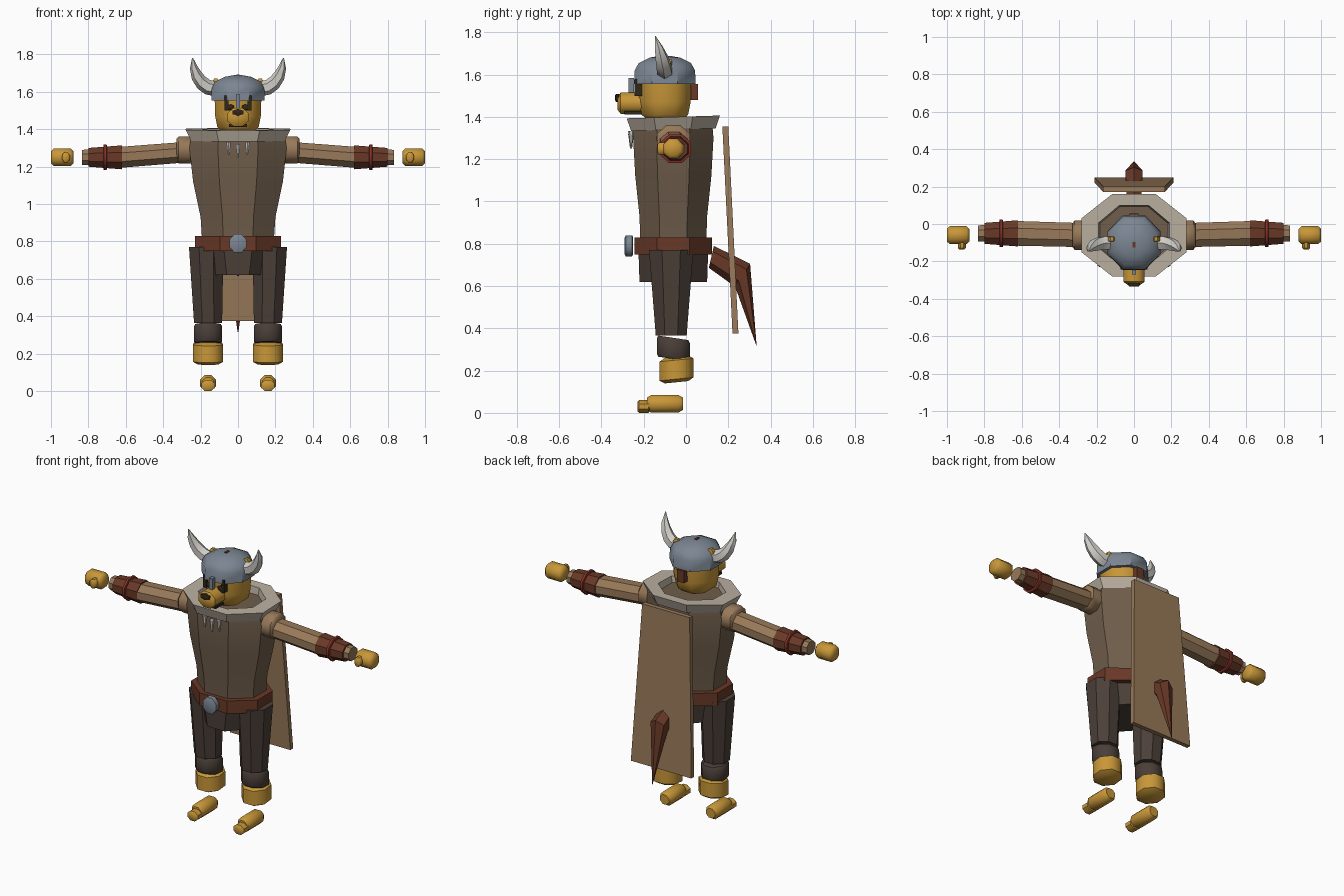
import bpy, bmesh
from math import cos, sin, tan, pi, radians
from mathutils import Matrix, Vector

default_cube = bpy.data.objects.get("Cube")
if default_cube:
    bpy.data.objects.remove(default_cube, do_unlink=True)


def material(name, red, green, blue):
    mat = bpy.data.materials.new(name)
    mat.use_nodes = True
    mat.diffuse_color = (red, green, blue, 1)
    mat.node_tree.nodes["Principled BSDF"].inputs["Base Color"].default_value = mat.diffuse_color
    return mat


FUR = material("golden fur", .58, .31, .04)
TUNIC = material("brown tunic", .16, .11, .07)
PELT = material("pale pelt", .5, .44, .36)
CLOTH = material("tan cloth", .31, .19, .1)
LEATHER = material("red brown leather", .14, .04, .02)
TROUSER = material("dark trousers", .07, .05, .04)
STEEL = material("blue grey steel", .2, .24, .29)
HORN = material("ivory horn", .64, .62, .58)
CORD = material("red cord", .23, .03, .02)
DARK = material("near black", .03, .02, .01)


def add_object(name, mesh):
    obj = bpy.data.objects.new(name, mesh)
    bpy.context.collection.objects.link(obj)
    return obj


def loft(name, mat, stations, axis="z", sides=8, lean=0, caps=True, smooth=35):
    """Skin rings given as (centre, half width, half height, optional lean)."""
    bm = bmesh.new()
    rings = []
    for centre, width, height, *own_lean in stations:
        slope = own_lean[0] if own_lean else lean
        ring = []
        for i in range(sides):
            angle = pi * (2 * i + 1) / sides
            u = width * cos(angle) / cos(pi / sides)
            v = height * sin(angle) / cos(pi / sides)
            offset = {"x": (slope * v, u, v), "y": (u, slope * v, v), "z": (u, v, slope * v)}[axis]
            ring.append(bm.verts.new(Vector(centre) + Vector(offset)))
        rings.append(ring)
    for lower, upper in zip(rings, rings[1:]):
        for i in range(sides):
            bm.faces.new((lower[i - 1], lower[i], upper[i], upper[i - 1]))
    if caps:
        bm.faces.new(rings[0])
        bm.faces.new(rings[-1])
    bmesh.ops.recalc_face_normals(bm, faces=bm.faces)
    mesh = bpy.data.meshes.new(name)
    bm.to_mesh(mesh)
    bm.free()
    mesh.materials.append(mat)
    mesh.shade_smooth()
    mesh.set_sharp_from_angle(angle=radians(smooth))
    return add_object(name, mesh)


def taper(name, mat, start, end, first, last, **options):
    """Straight part between two cross-sections."""
    return loft(name, mat, [(start, *first), (end, *last)], **options)


def pill(name, mat, centre, half, axis="z", rounding=.7, smooth=50, **options):
    """Block with chamfered ends along one axis."""
    index = "xyz".index(axis)
    cross = [size for i, size in enumerate(half) if i != index]
    stations = []
    for along, scale in ((-1, rounding), (-.75, 1), (.75, 1), (1, rounding)):
        point = Vector(centre)
        point[index] += along * half[index]
        stations.append((point, cross[0] * scale, cross[1] * scale))
    return loft(name, mat, stations, axis, smooth=smooth, **options)


def box(name, mat, centre, half):
    rise = Vector((0, 0, half[2]))
    return taper(name, mat, Vector(centre) - rise, Vector(centre) + rise, half[:2], half[:2], sides=4)


def profile(name, mat, y, points, depth, **options):
    """Upright body part from (height, half width) and a rule for its depth."""
    return loft(name, mat, [((0, y, z), width, depth(width)) for z, width in points], **options)


def mirror(left):
    """Copy a left part to the right side."""
    mesh = left.data.copy()
    mesh.transform(Matrix.Diagonal((-1, 1, 1, 1)))
    mesh.flip_normals()
    add_object(left.name.replace("left", "right"), mesh)


BODY_Y = -.06
HEAD_Y = -.1
LEG_X = .16
ARM_Y = -.05
ARM_Z = 1.25

# Torso, collar, belt and hips
profile("tunic", TUNIC, BODY_Y, [(.78, .19), (.93, .2), (1.12, .24), (1.3, .26), (1.36, .25)],
        depth=lambda width: .06 + width / 2)
profile("collar", PELT, BODY_Y, [(1.34, .25), (1.4, .28), (1.4, .19), (1.35, .18)],
        depth=lambda width: .03 + .68 * width, lean=.03, caps=False)
profile("belt", LEATHER, BODY_Y, [(.75, .23), (.83, .23)], depth=lambda width: .8 * width)
pill("buckle", STEEL, (0, -.27, .79), (.045, .02, .05), axis="y", rounding=.8)
taper("hips", TROUSER, (0, BODY_Y, .62), (0, BODY_Y, .77), (.145, .16), (.185, .165))

# Claw necklace
for place, x in (("right", -.05), ("middle", 0), ("left", .05)):
    tip = Vector((x, -.26, ARM_Z + abs(x) / 4))
    root = tip + Vector((0, 0, .07))
    taper(place + "_claw", HORN, tip, root, (.004, .004), (.012, .012), sides=6)

# Legs and feet
mirror(taper("left_thigh", TROUSER, (LEG_X, -.07, .365), (.17, -.07, .77), (.075, .073), (.092, .105)))
mirror(pill("left_shin", TROUSER, (LEG_X, BODY_Y, .305), (.075, .078, .05), rounding=.9, lean=-.15))
mirror(pill("left_ankle", FUR, (LEG_X, -.045, .205), (.08, .08, .06), lean=.1))
mirror(pill("left_foot", FUR, (LEG_X, -.1, .043), (.043, .085, .042), axis="y"))
mirror(pill("left_toe", FUR, (LEG_X, -.2, .03), (.036, .03, .03), axis="y"))

# Arms, bracers and hands
mirror(pill("left_shoulder", CLOTH, (.28, BODY_Y, 1.29), (.05, .078, .072), axis="x", rounding=.8))
mirror(taper("left_sleeve", CLOTH, (.25, BODY_Y, 1.28), (.63, ARM_Y, ARM_Z),
             (.064, .055), (.066, .056), axis="x"))
mirror(taper("left_wrist", CLOTH, (.79, ARM_Y, ARM_Z), (.835, ARM_Y, ARM_Z),
             (.044, .042), (.043, .04), axis="x"))
mirror(taper("left_bracer", LEATHER, (.62, ARM_Y, ARM_Z), (.8, ARM_Y, ARM_Z),
             (.07, .064), (.056, .05), axis="x"))
mirror(pill("left_bracer_cord", CORD, (.71, ARM_Y, ARM_Z), (.01, .074, .068), axis="x", rounding=.9))
mirror(pill("left_hand", FUR, (.94, BODY_Y, ARM_Z), (.06, .048, .047), axis="x"))
mirror(pill("left_thumb", FUR, (.92, -.11, ARM_Z), (.021, .025, .028), axis="y"))

# Head and face
profile("head", FUR, HEAD_Y, [(1.385, .08), (1.41, .11), (1.47, .122), (1.57, .125)],
        depth=lambda width: width, smooth=50)
pill("muzzle", FUR, (0, -.26, 1.465), (.057, .065, .05), axis="y", rounding=.6)
pill("nose", DARK, (0, -.32, 1.49), (.03, .015, .016), axis="y", sides=6)
box("mouth", DARK, (0, -.245, 1.42), (.048, .045, .008))
mirror(pill("left_eye", DARK, (.04, -.22, 1.517), (.018, .018, .015), axis="y", sides=6))
mirror(box("left_cheek_guard", DARK, (.062, -.225, 1.54), (.01, .018, .04)))
mirror(pill("left_ear", FUR, (.118, -.08, 1.645), (.021, .014, .026), axis="y"))

# Helmet with a domed crown
dome = [(1.62 + .07 * sin(t), .14 * cos(t)) for t in map(radians, (0, 30, 60, 80))]
profile("helmet", STEEL, HEAD_Y, [(1.555, .143)] + dome, depth=lambda width: 1.02 * width, smooth=44)
box("nose_guard", STEEL, (0, -.258, 1.543), (.011, .013, .042))
box("helmet_back_strap", LEATHER, (0, .035, 1.517), (.025, .021, .038))
box("helmet_stud", LEATHER, (0, -.11, 1.69), (.007, .015, .004))

# Horns sweep through a quarter turn and thin towards the tip
horn_rings = []
for step in range(6):
    t = step / 5
    turn = t * pi / 2
    radius = .002 + .033 * (1 - t ** 3)
    centre = (.125 + .118 * sin(turn), HEAD_Y - .045 * t * t, 1.617 + .165 * (1 - cos(turn)))
    horn_rings.append((centre, radius, radius * cos(turn), -tan(turn)))
mirror(loft("left_horn", HORN, horn_rings, axis="x", sides=6))

# Cape and tail
taper("cape", CLOTH, (0, .234, .375), (0, .186, 1.355), (.21, .014), (.165, .014), sides=4)
loft("tail", LEATHER, [((0, .12, .738), .038, .045, .23), ((0, .268, .651), .046, .047, .65),
                       ((0, .334, .317), .002, .002)], axis="y", sides=6, smooth=20)
